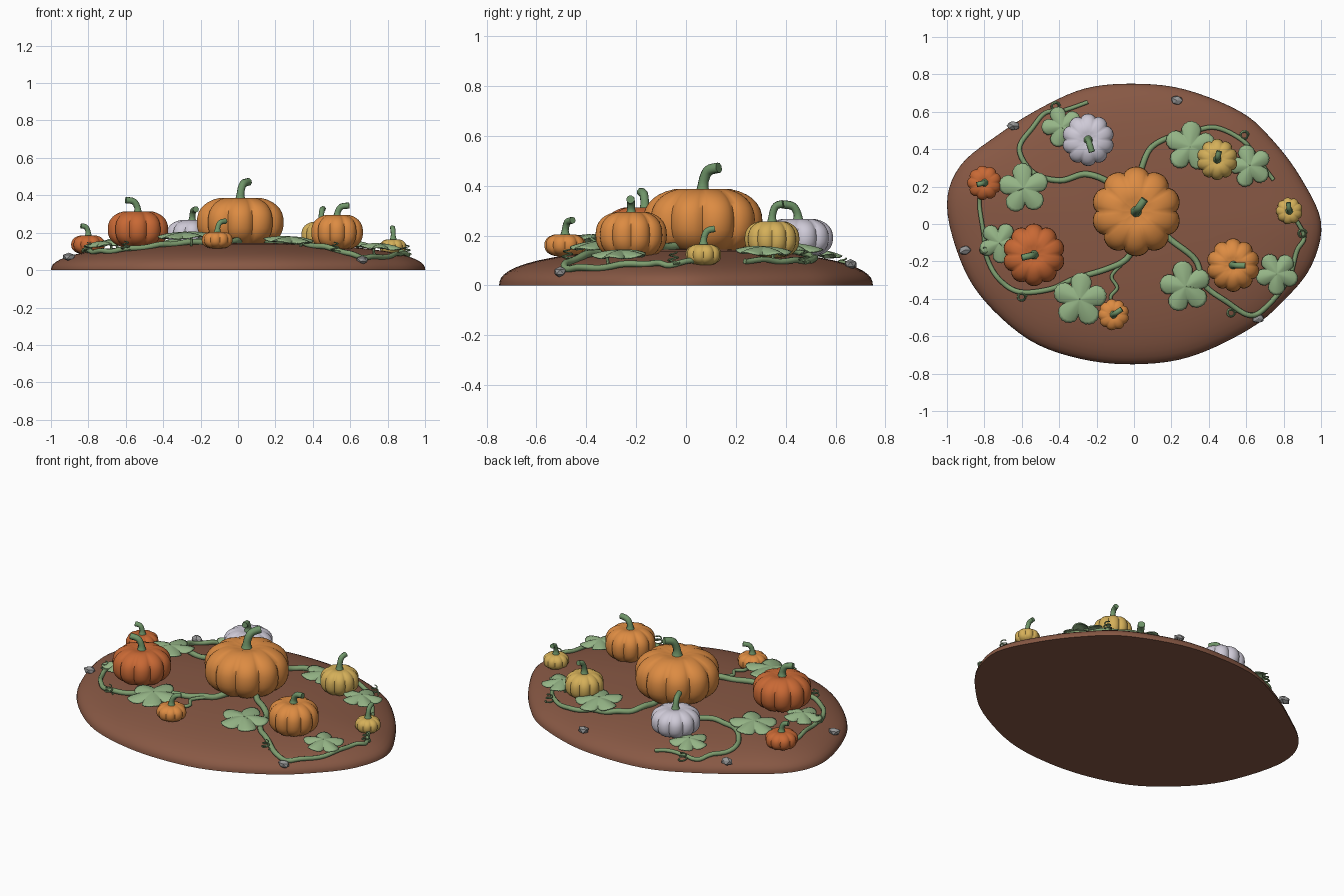
import bpy, bmesh, math, random
from mathutils import Vector

if "Cube" in bpy.data.objects:
    bpy.data.objects.remove(bpy.data.objects["Cube"])

random.seed(4)


def material(name, rgb):
    m = bpy.data.materials.new(name)
    m.diffuse_color = (*rgb, 1)
    m.use_nodes = True
    m.node_tree.nodes["Principled BSDF"].inputs["Base Color"].default_value = m.diffuse_color
    return m


SOIL = material("soil_brown", (.245, .098, .058))
ORANGE = material("pumpkin_orange", (.72, .26, .055))
RED = material("pumpkin_red_orange", (.58, .14, .035))
YELLOW = material("pumpkin_yellow", (.66, .43, .10))
WHITE = material("pumpkin_white", (.62, .59, .68))
LEAF = material("leaf_green", (.30, .46, .24))
VINE = material("vine_green", (.21, .34, .16))
STEM = material("stem_green", (.16, .30, .14))
STONE = material("stone_grey", (.30, .30, .30))


def finish(name, bm, mat, angle=40):
    bmesh.ops.recalc_face_normals(bm, faces=bm.faces)
    me = bpy.data.meshes.new(name)
    bm.to_mesh(me)
    bm.free()
    me.materials.append(mat)
    ob = bpy.data.objects.new(name, me)
    bpy.context.collection.objects.link(ob)
    bpy.ops.object.select_all(action='DESELECT')
    ob.select_set(True)
    bpy.context.view_layer.objects.active = ob
    bpy.ops.object.shade_smooth_by_angle(angle=math.radians(angle))
    return ob


def skin(bm, rings, top=False, bottom=False):
    """Join closed rings of points with quads and optional caps."""
    rows = [[bm.verts.new(p) for p in r] for r in rings]
    n = len(rows[0])
    for a, b in zip(rows, rows[1:]):
        for i in range(n):
            bm.faces.new((a[i], a[(i + 1) % n], b[(i + 1) % n], b[i]))
    if bottom:
        bm.faces.new(rows[0][::-1])
    if top:
        bm.faces.new(rows[-1])


def spline(pts, steps, closed=False):
    """Catmull-Rom samples through the points."""
    P = [Vector(p) for p in pts]
    n = len(P)
    get = (lambda i: P[i % n]) if closed else (lambda i: P[max(0, min(n - 1, i))])
    out = []
    for i in range(n if closed else n - 1):
        a, b, c, d = (get(i + k) for k in (-1, 0, 1, 2))
        for s in range(steps):
            t = s / steps
            out.append(.5 * (2 * b + (c - a) * t + (2 * a - 5 * b + 4 * c - d) * t * t
                             + (3 * b - a - 3 * c + d) * t ** 3))
    if not closed:
        out.append(P[-1])
    return out


def tube(name, path, radius, mat, sides=8):
    """Round tube along a path; radius is a function of 0..1."""
    bm = bmesh.new()
    rings, normal = [], Vector((.31, .9, .2))
    last = len(path) - 1
    for i, p in enumerate(path):
        d = (path[min(i + 1, last)] - path[max(i - 1, 0)]).normalized()
        normal = (normal - d * normal.dot(d)).normalized()
        side = d.cross(normal)
        r = radius(i / last)
        rings.append([p + r * (normal * math.cos(k * math.tau / sides)
                               + side * math.sin(k * math.tau / sides)) for k in range(sides)])
    skin(bm, rings, True, True)
    return finish(name, bm, mat, 50)


# Soil mound with an uneven oval outline
OUTLINE = [(-1, .1), (-.93, .31), (-.73, .475), (-.5, .62), (-.26, .725), (0, .75), (.27, .72),
           (.57, .6), (.74, .45), (.89, .25), (1, .01), (.95, -.22), (.81, -.4), (.62, -.56),
           (.3, -.71), (0, -.75), (-.29, -.72), (-.56, -.62), (-.8, -.41), (-.93, -.19)]
edge = spline([(x, y, 0) for x, y in OUTLINE], 5, True)
dense = [(math.atan2(p.y, p.x), p.length) for p in
         spline([(x, y, 0) for x, y in OUTLINE], 20, True)]


def dome(t):
    return .147 * max(0, 1 - t ** 2.2) ** .42


def ground(x, y):
    a = math.atan2(y, x)
    r = min(dense, key=lambda q: abs(q[0] - a))[1]
    return dome(math.hypot(x, y) / r)


bm = bmesh.new()
levels = [1, .998, .99, .975, .95, .91, .86, .79, .7, .58, .44, .28, .1]
skin(bm, [[(p.x * t, p.y * t, dome(t)) for p in edge] for t in levels], True, True)
finish("soil_mound", bm, SOIL)


# Ribbed pumpkins with bent stems
def pumpkin(name, x, y, R, bottom, top, mat, tip, lobes=10):
    bm = bmesh.new()
    n, m = lobes * 8, 18
    zc, h = (top + bottom) / 2, (top - bottom) / 2
    rings = []
    for j in range(m + 1):
        phi = -math.pi / 2 + math.pi * (j + .25) / (m + .5)
        c, s = math.cos(phi), math.sin(phi)
        r = R * c ** .75
        z = zc + h * math.copysign(abs(s) ** .85, s)
        if s > 0:
            z -= h * .22 * max(0, 1 - r / (.5 * R)) ** 1.5
        ring = []
        for i in range(n):
            a = i * math.tau / n
            f = .89 + .11 * abs(math.sin(a * lobes / 2)) ** .7
            ring.append((x + r * f * math.cos(a), y + r * f * math.sin(a), z))
        rings.append(ring)
    skin(bm, rings, True, True)
    finish(name, bm, mat, 60)
    dx, dy, tz = tip
    base = top - h * .25
    w = .012 + .055 * R
    path = spline([(x, y, base), (x + dx * .05, y + dy * .05, base + (tz - base) * .45),
                   (x + dx * .35, y + dy * .35, base + (tz - base) * .8),
                   (x + dx, y + dy, tz - w * .5)], 5)
    tube(name + "_stem", path, lambda t: w * (.85 + .75 * max(0, 1 - t * 3) ** 2), STEM)


pumpkin("large_pumpkin", .012, .067, .24, .115, .395, ORANGE, (.045, .065, .485))
pumpkin("red_pumpkin", -.535, -.165, .167, .115, .32, RED, (-.065, -.015, .385))
pumpkin("orange_pumpkin", .53, -.22, .143, .105, .3, ORANGE, (.065, -.003, .355))
pumpkin("white_pumpkin", -.245, .45, .14, .11, .272, WHITE, (.02, -.065, .335))
pumpkin("yellow_pumpkin", .445, .345, .11, .11, .262, YELLOW, (.01, .045, .337))
pumpkin("small_red_pumpkin", -.8, .22, .092, .085, .188, RED, (-.04, -.01, .245), 9)
pumpkin("small_orange_pumpkin", -.11, -.485, .084, .115, .208, ORANGE, (.045, .03, .27), 9)
pumpkin("small_yellow_pumpkin", .83, .07, .072, .08, .167, YELLOW, (-.005, .045, .235), 9)

# Vines lying on the mound
VINES = {
    "front_right_vine": [(.12, 0), (.2, -.08), (.335, -.19), (.37, -.33), (.49, -.41), (.62, -.485),
                         (.72, -.43), (.83, -.3), (.865, -.15), (.905, -.06), (.85, .05)],
    "back_right_vine": [(.02, .2), (.03, .29), (.085, .4), (.19, .47), (.31, .5), (.43, .51),
                        (.58, .45), (.66, .34), (.74, .23)],
    "back_left_vine": [(-.08, .17), (-.155, .235), (-.26, .27), (-.4, .24), (-.53, .27), (-.61, .4),
                       (-.54, .52), (-.48, .6), (-.38, .61), (-.25, .655)],
    "front_left_vine": [(.02, -.1), (-.04, -.19), (-.155, -.235), (-.315, -.29), (-.45, -.35),
                        (-.61, -.36), (-.72, -.29), (-.78, -.18), (-.81, -.06), (-.83, .09), (-.81, .18)],
}
for name, pts in VINES.items():
    flat = spline([(x + random.uniform(-.008, .008), y + random.uniform(-.008, .008), 0)
                   for x, y in pts], 6)
    path = [Vector((p.x, p.y, ground(p.x, p.y) + .012 + .004 * math.sin(i * .9)))
            for i, p in enumerate(flat)]
    tube(name, path, lambda t: .018 - .007 * t, VINE)
flat = spline([(-.07, -.22, 0), (-.12, -.28, 0), (-.09, -.34, 0), (-.125, -.39, 0), (-.11, -.46, 0)], 6)
tube("short_vine", [Vector((p.x, p.y, ground(p.x, p.y) + .014)) for p in flat], lambda t: .01, VINE)

# Curled tendrils
for x, y in [(-.6, -.39), (.52, -.475), (.9, -.05), (.59, .475), (-.42, .63), (-.8, -.14)]:
    z = ground(x, y) + .01
    path = [Vector((x + (.024 - .0003 * i) * math.cos(i * .42),
                    y + (.024 - .0003 * i) * math.sin(i * .42), z + .0014 * i)) for i in range(36)]
    tube("tendril", path, lambda t: .005 - .002 * t, VINE, 5)

# Lobed leaves on short stalks: x, y, radius, lift, direction
LEAVES = [(-.385, .52, .11, .05, 1.9), (-.59, .19, .135, .06, .4), (-.72, -.10, .11, .05, 2.3),
          (-.29, -.405, .145, .08, 4.0), (.275, -.335, .138, .05, 3.0), (.765, -.265, .115, .055, .9),
          (.3, .415, .135, .05, 1.5), (.62, .31, .115, .055, 5.6)]
for x, y, R, lift, turn in LEAVES:
    g = ground(x, y)
    bm = bmesh.new()
    n, rings = 80, []
    for t in (.08, .35, .65, .88, 1):
        ring = []
        for i in range(n):
            a = i * math.tau / n
            lobe = .6 + .4 * abs(math.cos(2.5 * a)) ** .6 + .012 * math.cos(40 * a)
            r = R * t * (1 - t + t * lobe)
            dx, dy = r * math.cos(a + turn), r * math.sin(a + turn)
            z = g + lift - .022 * t * t - .08 * (dx * x + dy * y) / math.hypot(x, y) \
                + .006 * t * math.cos(5 * a)
            ring.append((x + dx, y + dy, z))
        rings.append(ring)
    skin(bm, rings, False, True)
    leaf = finish("leaf", bm, LEAF, 60)
    if leaf.data.polygons[-1].normal.z < 0:
        leaf.data.flip_normals()
    sol = leaf.modifiers.new("thickness", 'SOLIDIFY')
    sol.thickness = .006
    bx, by = x - .06 * math.cos(turn), y - .06 * math.sin(turn)
    tube("leaf_stalk", spline([(bx, by, ground(bx, by)), (bx, by, g + lift * .6),
                               (x, y, g + lift - .004)], 4), lambda t: .007, VINE, 6)

# Faceted stones near the rim
for x, y, z in [(-.645, .525, .075), (.23, .66, .085), (-.905, -.14, .07), (.665, -.505, .055)]:
    bm = bmesh.new()
    bmesh.ops.create_icosphere(bm, subdivisions=1, radius=1)
    for v in bm.verts:
        k = random.uniform(.85, 1.1)
        v.co = Vector((x + v.co.x * .037 * k, y + v.co.y * .028 * k, z + v.co.z * .024 * k))
    finish("stone", bm, STONE, 20)
